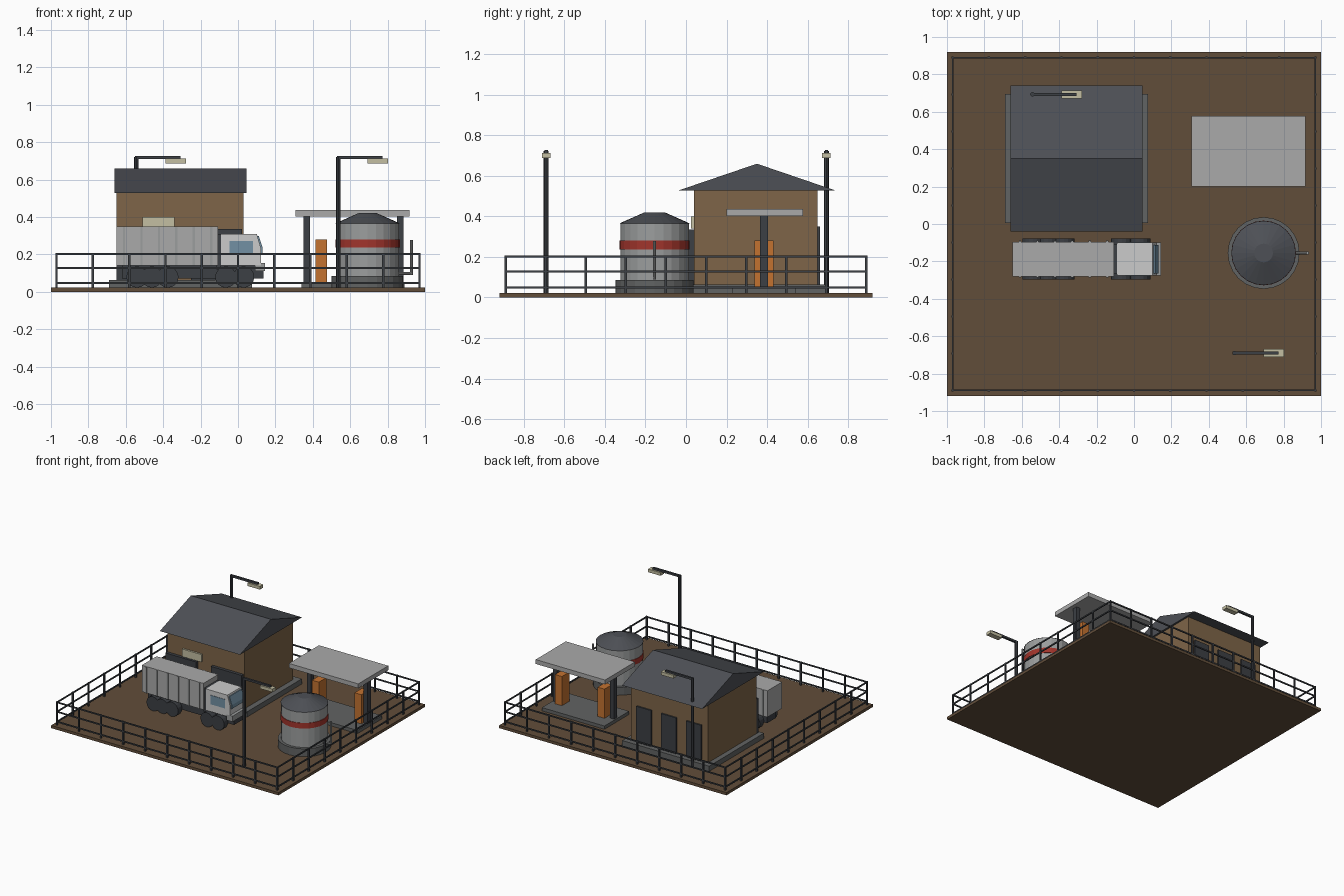
import bpy, bmesh, math
from mathutils import Vector

if "Cube" in bpy.data.objects:
    bpy.data.objects.remove(bpy.data.objects["Cube"])


def mat(name, r, g, b):
    m = bpy.data.materials.new(name)
    m.diffuse_color = (r, g, b, 1)
    m.use_nodes = True
    m.node_tree.nodes["Principled BSDF"].inputs["Base Color"].default_value = m.diffuse_color
    return m


EARTH = mat("earth", .12, .075, .042)
WALL = mat("wall_tan", .21, .13, .065)
SLATE = mat("slate", .075, .08, .092)
DARK = mat("dark_metal", .045, .05, .058)
CONC = mat("concrete", .12, .125, .125)
LIGHT = mat("light_grey", .40, .40, .40)
STEEL = mat("steel", .33, .34, .34)
WHITE = mat("cab_white", .55, .56, .56)
GLASS = mat("glass", .17, .28, .37)
ORANGE = mat("orange", .55, .17, .03)
RED = mat("red", .36, .035, .025)
CREAM = mat("lamp_cream", .55, .52, .36)


def finish(name, bm, m):
    bmesh.ops.recalc_face_normals(bm, faces=bm.faces)
    me = bpy.data.meshes.new(name)
    bm.to_mesh(me)
    bm.free()
    me.materials.append(m)
    o = bpy.data.objects.new(name, me)
    bpy.context.collection.objects.link(o)
    return o


def add_box(bm, x0, x1, y0, y1, z0, z1):
    vs = bmesh.ops.create_cube(bm, size=1)["verts"]
    bmesh.ops.scale(bm, verts=vs, vec=(x1 - x0, y1 - y0, z1 - z0))
    bmesh.ops.translate(bm, verts=vs, vec=((x0 + x1) / 2, (y0 + y1) / 2, (z0 + z1) / 2))


def boxes(name, m, *dims):
    bm = bmesh.new()
    for d in dims:
        add_box(bm, *d)
    return finish(name, bm, m)


def add_rod(bm, a, b, r, n=8, r2=None):
    a, b = Vector(a), Vector(b)
    d = b - a
    vs = bmesh.ops.create_cone(bm, cap_ends=True, segments=n, radius1=r,
                               radius2=r if r2 is None else r2, depth=d.length)["verts"]
    bmesh.ops.transform(bm, verts=vs, matrix=d.to_track_quat('Z', 'Y').to_matrix().to_4x4())
    bmesh.ops.translate(bm, verts=vs, vec=(a + b) / 2)


def rods(name, m, *items):
    bm = bmesh.new()
    for it in items:
        add_rod(bm, *it)
    return finish(name, bm, m)


def prism_x(name, m, pts, lo, hi, axis):
    """Extrude a side profile along x ('x': pts are y,z) or y ('y': pts are x,z)."""
    bm = bmesh.new()
    f = bm.faces.new([bm.verts.new((lo, p, z) if axis == 'x' else (p, lo, z)) for p, z in pts])
    g = bmesh.ops.extrude_face_region(bm, geom=[f])["geom"]
    d = (hi - lo, 0, 0) if axis == 'x' else (0, hi - lo, 0)
    bmesh.ops.translate(bm, verts=[v for v in g if isinstance(v, bmesh.types.BMVert)], vec=d)
    return finish(name, bm, m)


# Ground slab
G = .022
boxes("ground", EARTH, (-1, 1, -.92, .92, 0, G))

# Perimeter fence: posts and three rails
FX, FY = .97, .89
fence = bmesh.new()
for s in (-1, 1):
    for i in range(11):
        x = -FX + i * 2 * FX / 10
        add_box(fence, x - .006, x + .006, s * FY - .006, s * FY + .006, G, .208)
    for i in range(1, 9):
        y = -FY + i * 2 * FY / 9
        add_box(fence, s * FX - .006, s * FX + .006, y - .006, y + .006, G, .208)
    for z in (.048, .127, .202):
        add_box(fence, -FX, FX, s * FY - .004, s * FY + .004, z - .005, z + .005)
        add_box(fence, s * FX - .004, s * FX + .004, -FY, FY, z - .005, z + .005)
finish("fence", fence, DARK)

# Building
boxes("building_base", CONC, (-.69, .075, .005, .695, G, .063))
boxes("building_walls", WALL, (-.65, .03, .04, .65, .06, .53))
prism_x("building_roof", SLATE, [(-.04, .527), (.74, .527), (.35, .66)], -.66, .045, 'x')
boxes("front_doors", DARK, (-.65, -.38, .015, .042, .06, .335),
      (-.25, .022, .015, .042, .06, .335))
boxes("back_doors", DARK, *[(x - .065, x + .065, .648, .662, .06, .35) for x in (-.09, -.31, -.53)])
boxes("wall_sign", CREAM, (-.51, -.34, .025, .042, .34, .40))

# Fuel canopy with pumps
boxes("canopy_island", CONC, (.34, .89, .23, .54, G, .048))
boxes("canopy_roof", LIGHT, (.308, .918, .2, .578, .402, .437))
boxes("canopy_posts", DARK, *[(x - .018, x + .018, .365, .405, .045, .405) for x in (.368, .868)])
boxes("fuel_pumps", ORANGE, *[(x - .03, x + .03, .337, .432, .045, .28) for x in (.445, .82)])

# Storage tank
TX, TY = .693, -.155
c = lambda z: (TX, TY, z)
rods("tank_base", CONC, (c(G), c(.085), .192, 24))
rods("tank_body", STEEL, (c(.085), c(.366), .169, 24))
rods("tank_band", RED, (c(.237), c(.28), .173, 24))
rods("tank_roof", SLATE, (c(.366), c(.42), .172, 24, .05))
rods("tank_pipe", STEEL, ((TX + .15, TY, .097), (.932, TY, .097), .008),
     ((.928, TY, .089), (.928, TY, .278), .008))

# Lamp posts
for tag, x, y in (("front", .537, -.69), ("back", -.543, .693)):
    rods(tag + "_lamp_pole", DARK, ((x, y, G), (x, y, .722), .012))
    boxes(tag + "_lamp_arm", DARK, (x - .008, x + .235, y - .008, y + .008, .711, .727))
    boxes(tag + "_lamp_head", CREAM, (x + .155, x + .265, y - .021, y + .021, .687, .712))

# Truck
TC = -.188
boxes("truck_chassis", DARK, (-.62, .135, TC - .055, TC + .055, .07, .14),
      (-.115, -.09, TC - .08, TC + .08, .12, .31))
boxes("truck_bed", LIGHT, (-.65, -.108, TC - .093, TC + .093, .14, .35))
boxes("truck_bed_ribs", STEEL, *[(x - .006, x + .006, TC - .099, TC + .099, .14, .349)
                                 for x in [-.61 + .0935 * i for i in range(6)]])
prism_x("truck_cab", WHITE, [(-.09, .14), (.122, .14), (.122, .235), (.10, .31), (-.09, .31)],
        TC - .088, TC + .088, 'y')
boxes("truck_bumper", STEEL, (.09, .145, TC - .088, TC + .088, .11, .155))
boxes("truck_side_windows", GLASS, (-.045, .08, TC - .091, TC + .091, .2, .272))
prism_x("truck_windscreen", GLASS, [(.115, .205), (.132, .205), (.132, .235), (.111, .298), (.1, .298)],
        TC - .077, TC + .077, 'y')
wheels = bmesh.new()
for x in (-.54, -.46, -.375, -.065, .03):
    for s in (-1, 1):
        add_rod(wheels, (x, TC + s * .06, .079), (x, TC + s * .11, .079), .057, 16)
finish("truck_wheels", wheels, DARK)
